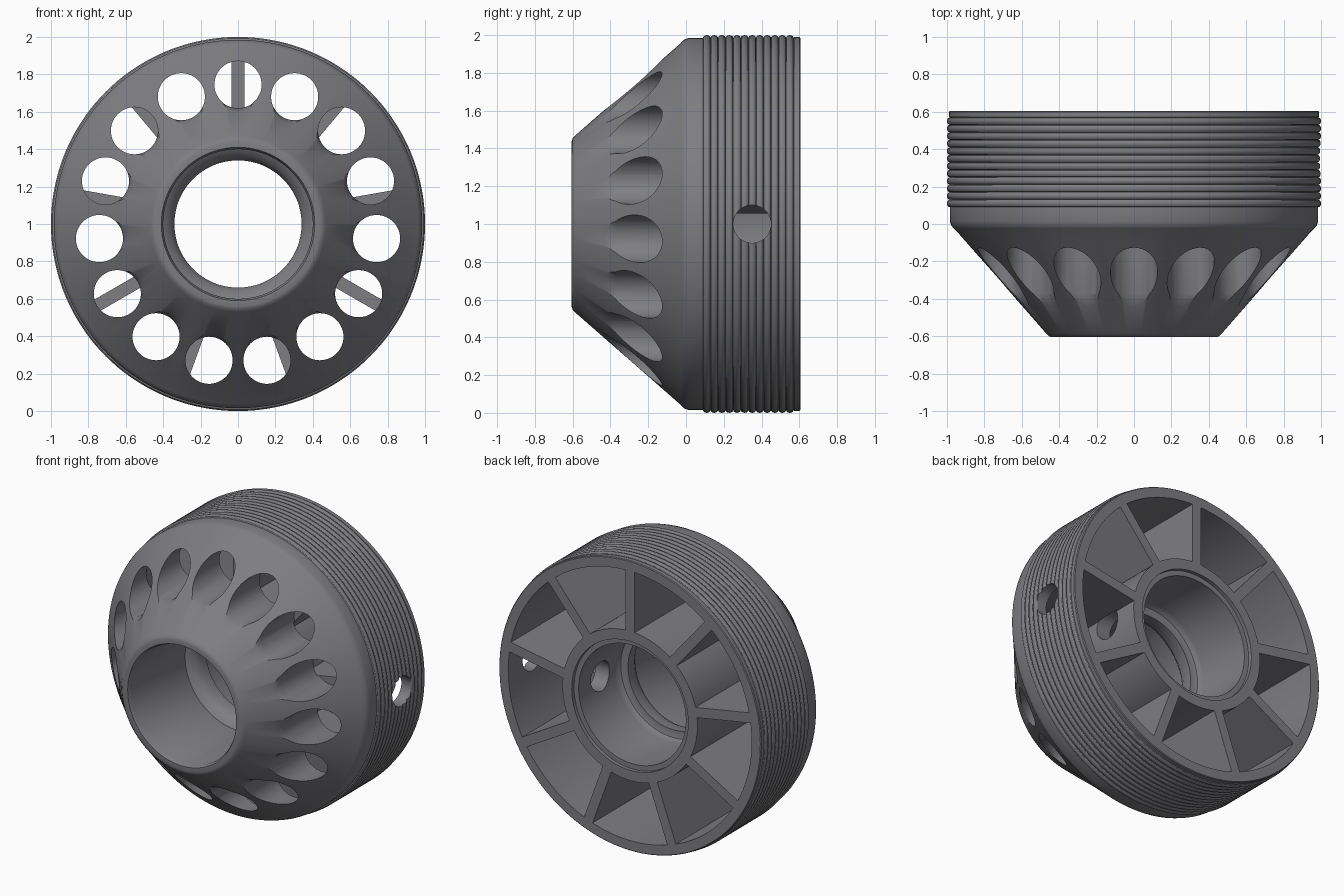
import bpy, bmesh
from math import sin, cos, asin, pi, radians
from mathutils import Matrix, Vector

if "Cube" in bpy.data.objects:
    bpy.data.objects.remove(bpy.data.objects["Cube"])

CZ = 1.0        # height of the turning axis (runs along y)
SEG = 144


def make_object(name, bm):
    bmesh.ops.recalc_face_normals(bm, faces=bm.faces)
    me = bpy.data.meshes.new(name)
    bm.to_mesh(me)
    bm.free()
    ob = bpy.data.objects.new(name, me)
    bpy.context.collection.objects.link(ob)
    return ob


def lathe(name, profile):
    """Closed (radius, y) profile turned around the y axis."""
    bm = bmesh.new()
    rings = []
    for i in range(SEG):
        a = 2 * pi * i / SEG
        rings.append([bm.verts.new((r * sin(a), y, CZ + r * cos(a))) for r, y in profile])
    n = len(profile)
    for i in range(SEG):
        p, q = rings[i], rings[(i + 1) % SEG]
        for j in range(n):
            k = (j + 1) % n
            bm.faces.new((p[j], p[k], q[k], q[j]))
    return make_object(name, bm)


def add_rod(bm, start, end, r1, r2=None, sides=48):
    start, end = Vector(start), Vector(end)
    d = end - start
    rot = d.to_track_quat('Z', 'Y').to_matrix().to_4x4()
    bmesh.ops.create_cone(bm, cap_ends=True, segments=sides, radius1=r1, radius2=r2 or r1,
                          depth=d.length, matrix=Matrix.Translation((start + end) / 2) @ rot)


def add_pocket(bm, a0, a1, r_in, r_out, half_rib, y0, y1):
    """Ring sector with sides parallel to the ribs."""
    pts = []
    for r, flip in ((r_out, False), (r_in, True)):
        off = asin(half_rib / r)
        arc = [a0 + off + (a1 - a0 - 2 * off) * t / 14 for t in range(15)]
        pts += [(r * sin(a), r * cos(a)) for a in (reversed(arc) if flip else arc)]
    lo = [bm.verts.new((x, y0, CZ + z)) for x, z in pts]
    hi = [bm.verts.new((x, y1, CZ + z)) for x, z in pts]
    bm.faces.new(lo)
    bm.faces.new(hi[::-1])
    for i in range(len(pts)):
        j = (i + 1) % len(pts)
        bm.faces.new((lo[i], hi[i], hi[j], lo[j]))


def cut(body, cutter):
    mod = body.modifiers.new(cutter.name, 'BOOLEAN')
    mod.operation = 'DIFFERENCE'
    mod.solver = 'EXACT'
    mod.object = cutter
    bpy.context.view_layer.objects.active = body
    bpy.ops.object.modifier_apply(modifier=mod.name)
    bpy.data.objects.remove(cutter)


# Turned body: cone nose, ribbed rim, stepped bore
profile = [(0.4, -0.585), (0.41, -0.605), (0.44, -0.605), (0.455, -0.6), (0.47, -0.585),
           (0.945, -0.042), (0.962, -0.025), (0.976, -0.01), (0.985, 0.015), (0.985, 0.09)]
for i in range(12):                       # grip ridges
    y = 0.09 + 0.04 * i
    profile += [(0.985 + 0.015 * sin(pi * t / 6), y + 0.02 - 0.02 * cos(pi * t / 6))
                for t in range(1, 7)]
profile += [(0.99, 0.573), (0.99, 0.6), (0.985, 0.605), (0.44, 0.605), (0.44, 0.58),
            (0.405, 0.58), (0.405, 0.19), (0.4, 0.165), (0.39, 0.147), (0.37, 0.14),
            (0.34, 0.14), (0.34, 0.07), (0.36, 0.035), (0.385, 0.01), (0.4, 0.0)]
body = lathe("nozzle_body", profile)

# Nine wedge pockets in the back
bm = bmesh.new()
for i in range(9):
    add_pocket(bm, radians(40 * i), radians(40 * i + 40), 0.51, 0.92, 0.034, -0.02, 0.7)
cut(body, make_object("pocket_cutter", bm))

# Ring of fifteen round holes through the cone, then their flared inner lips
holes, lips = bmesh.new(), bmesh.new()
for i in range(15):
    a = radians(24 * i)
    x, z = 0.745 * sin(a), CZ + 0.745 * cos(a)
    add_rod(holes, (x, -0.8, z), (x, -0.005, z), 0.126)
    add_rod(lips, (x, -0.47, z), (x, -0.37, z), 0.159, 0.125)
cut(body, make_object("hole_cutter", holes))
cut(body, make_object("lip_cutter", lips))

# Cross hole through rim and hub on the right side only
bm = bmesh.new()
add_rod(bm, (0.89, 0.35, CZ), (1.1, 0.35, CZ), 0.1)
add_rod(bm, (0.3, 0.35, CZ), (0.513, 0.35, CZ), 0.1)
cut(body, make_object("cross_hole_cutter", bm))

# Dark grey material
mat = bpy.data.materials.new("dark_grey")
mat.diffuse_color = (0.21, 0.21, 0.225, 1)
mat.use_nodes = True
mat.node_tree.nodes["Principled BSDF"].inputs["Base Color"].default_value = mat.diffuse_color
body.data.materials.clear()
body.data.materials.append(mat)
for p in body.data.polygons:
    p.material_index = 0

# Smooth shading with crisp edges
bpy.ops.object.select_all(action='DESELECT')
body.select_set(True)
bpy.context.view_layer.objects.active = body
bpy.ops.object.shade_smooth_by_angle(angle=radians(32))
